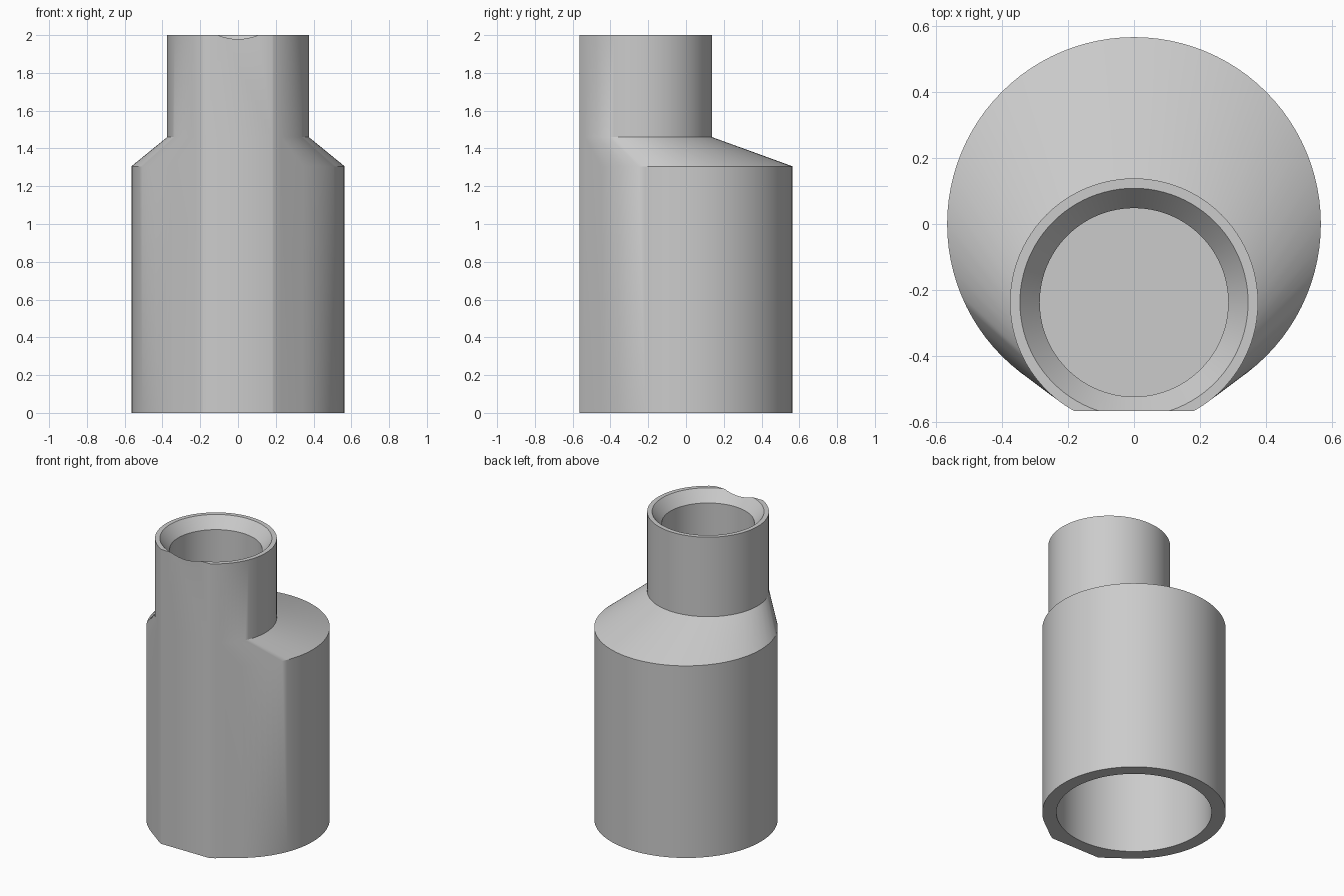
import bpy, bmesh, math
from mathutils import Vector

if "Cube" in bpy.data.objects:
    bpy.data.objects.remove(bpy.data.objects["Cube"], do_unlink=True)

SEGMENTS = 96
BODY_R, NECK_R, NECK_Y = 0.565, 0.375, -0.237
SHOULDER_Z, NECK_Z, TOP_Z = 1.305, 1.46, 2.0

grey = bpy.data.materials.new("light grey")
grey.use_nodes = True
colour = (0.6, 0.6, 0.6, 1)
grey.diffuse_color = colour
grey.node_tree.nodes["Principled BSDF"].inputs["Base Color"].default_value = colour


def ring(radius, y, z):
    angles = [2 * math.pi * i / SEGMENTS for i in range(SEGMENTS)]
    return [Vector((radius * math.sin(a), y - radius * math.cos(a), z)) for a in angles]


def make_object(name, bm):
    bmesh.ops.recalc_face_normals(bm, faces=bm.faces[:])
    mesh = bpy.data.meshes.new(name)
    bm.to_mesh(mesh)
    bm.free()
    mesh.materials.append(grey)
    obj = bpy.data.objects.new(name, mesh)
    bpy.context.collection.objects.link(obj)
    return obj


def stacked_solid(name, y, profile):
    """Closed round solid from (radius, height) pairs."""
    bm = bmesh.new()
    rows = [[bm.verts.new(p) for p in ring(r, y, z)] for r, z in profile]
    for low, high in zip(rows, rows[1:]):
        for i in range(SEGMENTS):
            j = (i + 1) % SEGMENTS
            bm.faces.new((low[i], low[j], high[j], high[i]))
    bm.faces.new(rows[0])
    bm.faces.new(rows[-1])
    return make_object(name, bm)


# Body and slanted shoulder: hull of the wide body and the offset neck
bm = bmesh.new()
for p in (ring(BODY_R, 0, 0) + ring(BODY_R, 0, SHOULDER_Z)
          + ring(NECK_R, NECK_Y, 0) + ring(NECK_R, NECK_Y, NECK_Z)):
    bm.verts.new(p)
bmesh.ops.convex_hull(bm, input=bm.verts[:])
bmesh.ops.delete(bm, geom=[v for v in bm.verts if not v.link_faces], context="VERTS")
bmesh.ops.dissolve_limit(bm, angle_limit=0.005, verts=bm.verts[:], edges=bm.edges[:])

# Neck: pull the top disc upwards
top = [f for f in bm.faces if all(v.co.z > NECK_Z - 0.001 for v in f.verts)]
moved = bmesh.ops.extrude_face_region(bm, geom=top)["geom"]
bmesh.ops.delete(bm, geom=[f for f in top if f.is_valid], context="FACES_ONLY")
for v in moved:
    if isinstance(v, bmesh.types.BMVert):
        v.co.z = TOP_Z
adapter = make_object("stepped_adapter", bm)

# Cutters: lower socket, chamfered neck bore and flat front
lower_socket = stacked_solid("lower_socket_cutter", 0, [(0.478, -0.1), (0.478, 1.2)])
neck_bore = stacked_solid("neck_bore_cutter", NECK_Y,
                          [(0.285, 1.4), (0.285, 1.925), (0.345, 2.0), (0.345, 2.1)])
bm = bmesh.new()
bmesh.ops.create_cube(bm, size=1)
for v in bm.verts:
    v.co = (v.co.x * 2, v.co.y - 0.5 - BODY_R, v.co.z * 3 + 1)
front_flat = make_object("front_flat_cutter", bm)

bpy.context.view_layer.objects.active = adapter
adapter.select_set(True)
for cutter in (lower_socket, neck_bore, front_flat):
    cutter.hide_render = True
    cut = adapter.modifiers.new(cutter.name, "BOOLEAN")
    cut.operation = "DIFFERENCE"
    cut.solver = "EXACT"
    cut.object = cutter
    bpy.ops.object.modifier_apply(modifier=cut.name)
    bpy.data.objects.remove(cutter, do_unlink=True)

bpy.ops.object.shade_smooth_by_angle(angle=math.radians(30))
